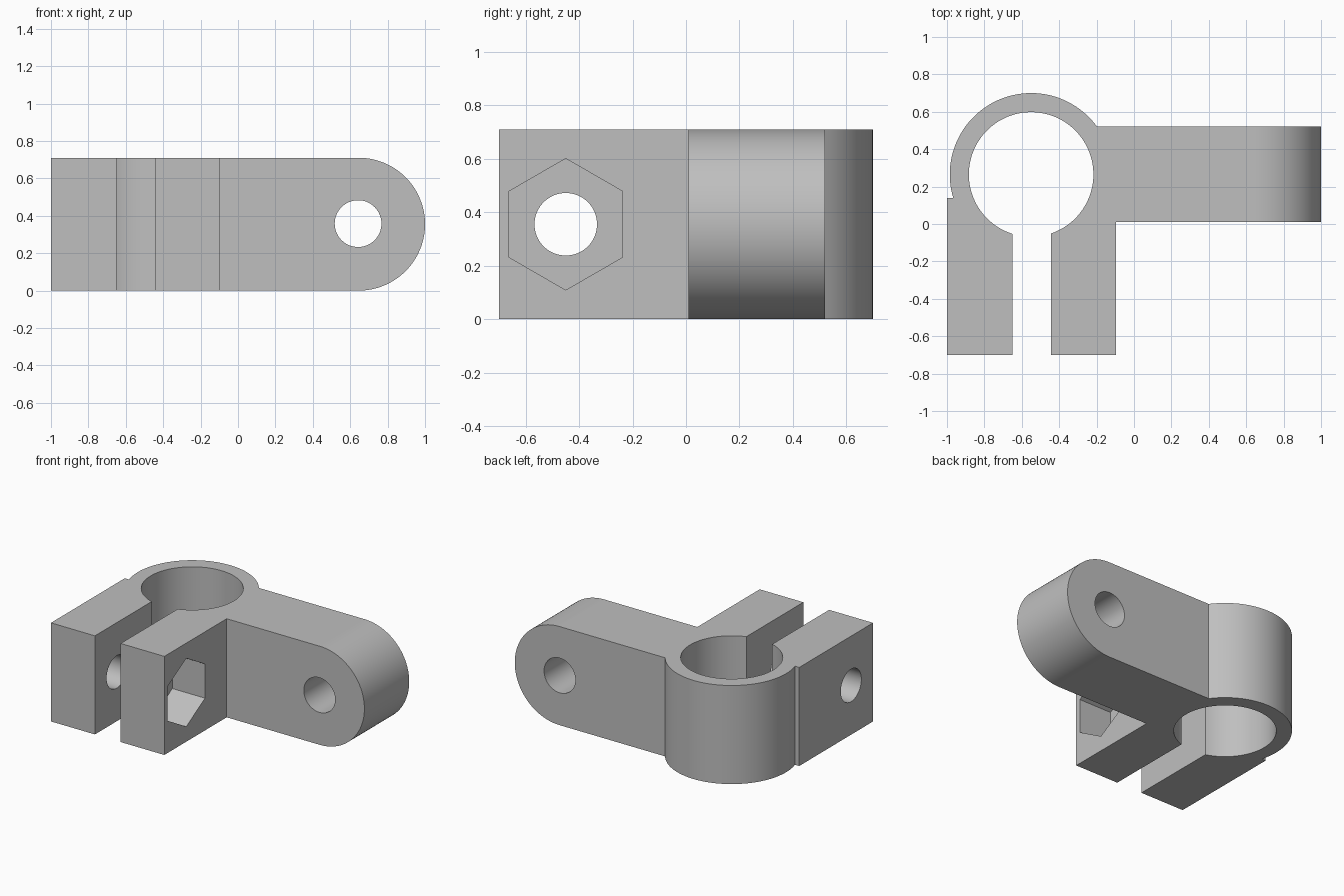
import bpy, bmesh
from math import sin, cos, asin, acos, pi, radians

if "Cube" in bpy.data.objects:
    bpy.data.objects.remove(bpy.data.objects["Cube"])

H = 0.71                      # overall height
MID = H / 2
RX, RY = -0.55, 0.265         # ring centre
R_OUT, R_IN = 0.435, 0.333

grey = bpy.data.materials.new("plain grey")
grey.diffuse_color = (0.52, 0.52, 0.52, 1)
grey.use_nodes = True
grey.node_tree.nodes["Principled BSDF"].inputs["Base Color"].default_value = grey.diffuse_color


def arc(cx, cy, r, a0, a1, n):
    return [(cx + r * cos(a0 + (a1 - a0) * i / n), cy + r * sin(a0 + (a1 - a0) * i / n))
            for i in range(n + 1)]


def prism(name, pts, axis, lo, hi):
    """Extrude a 2D outline along an axis from lo to hi."""
    place = {"x": lambda p, t: (t, p[0], p[1]),
             "y": lambda p, t: (p[0], t, p[1]),
             "z": lambda p, t: (p[0], p[1], t)}[axis]
    bm = bmesh.new()
    a = [bm.verts.new(place(p, lo)) for p in pts]
    b = [bm.verts.new(place(p, hi)) for p in pts]
    bm.faces.new(a)
    bm.faces.new(b)
    n = len(pts)
    for i in range(n):
        j = (i + 1) % n
        bm.faces.new((a[i], a[j], b[j], b[i]))
    bmesh.ops.recalc_face_normals(bm, faces=bm.faces[:])
    me = bpy.data.meshes.new(name)
    bm.to_mesh(me)
    bm.free()
    me.materials.append(grey)
    ob = bpy.data.objects.new(name, me)
    bpy.context.collection.objects.link(ob)
    return ob


def circle(cx, cy, r, n, start=0.0):
    return arc(cx, cy, r, start, start + 2 * pi, n)[:-1]


# Plan outline: left ear, ring outside, arm, right ear, bore
left_a = pi + asin((RY - 0.14) / R_OUT)
right_a = asin((0.52 - RY) / R_OUT)
outline = [(-0.65, -0.70), (-1.0, -0.70), (-1.0, 0.14)]
outline += arc(RX, RY, R_OUT, left_a, right_a, 64)
outline += [(1.1, 0.52), (1.1, 0.01), (-0.097, 0.01), (-0.097, -0.70), (-0.445, -0.70)]
outline += arc(RX, RY, R_IN, -acos(0.105 / R_IN), pi + acos(0.10 / R_IN), 96)
body = prism("clamp_bracket", outline, "z", -0.1, H + 0.1)

# Side envelope with the rounded arm end
envelope = [(-1.2, H), (-1.2, 0)] + arc(1 - MID, MID, MID, -pi / 2, pi / 2, 64)

cuts = [
    (prism("side_envelope", envelope, "y", -1, 1), "INTERSECT"),
    (prism("arm_hole_cutter", circle(0.642, 0.358, 0.125, 64), "y", -0.2, 0.75), "DIFFERENCE"),
    (prism("nut_pocket_cutter", circle(-0.45, MID, 0.246, 6, radians(90)), "x", -0.357, 0.1), "DIFFERENCE"),
    (prism("bolt_hole_cutter", circle(-0.45, MID, 0.117, 64), "x", -1.2, 0.05), "DIFFERENCE"),
]
for cutter, op in cuts:
    mod = body.modifiers.new(cutter.name, "BOOLEAN")
    mod.operation = op
    mod.solver = "EXACT"
    mod.object = cutter
    cutter.hide_render = True

# Apply the cuts and remove the cutters
bpy.context.view_layer.update()
deps = bpy.context.evaluated_depsgraph_get()
final = bpy.data.meshes.new_from_object(body.evaluated_get(deps))
body.modifiers.clear()
body.data = final
final.materials.clear()
final.materials.append(grey)
for p in final.polygons:
    p.material_index = 0
for cutter, _ in cuts:
    bpy.data.objects.remove(cutter)

# Smooth curves, sharp edges
bpy.context.view_layer.objects.active = body
body.select_set(True)
bpy.ops.object.shade_smooth_by_angle(angle=radians(25))
